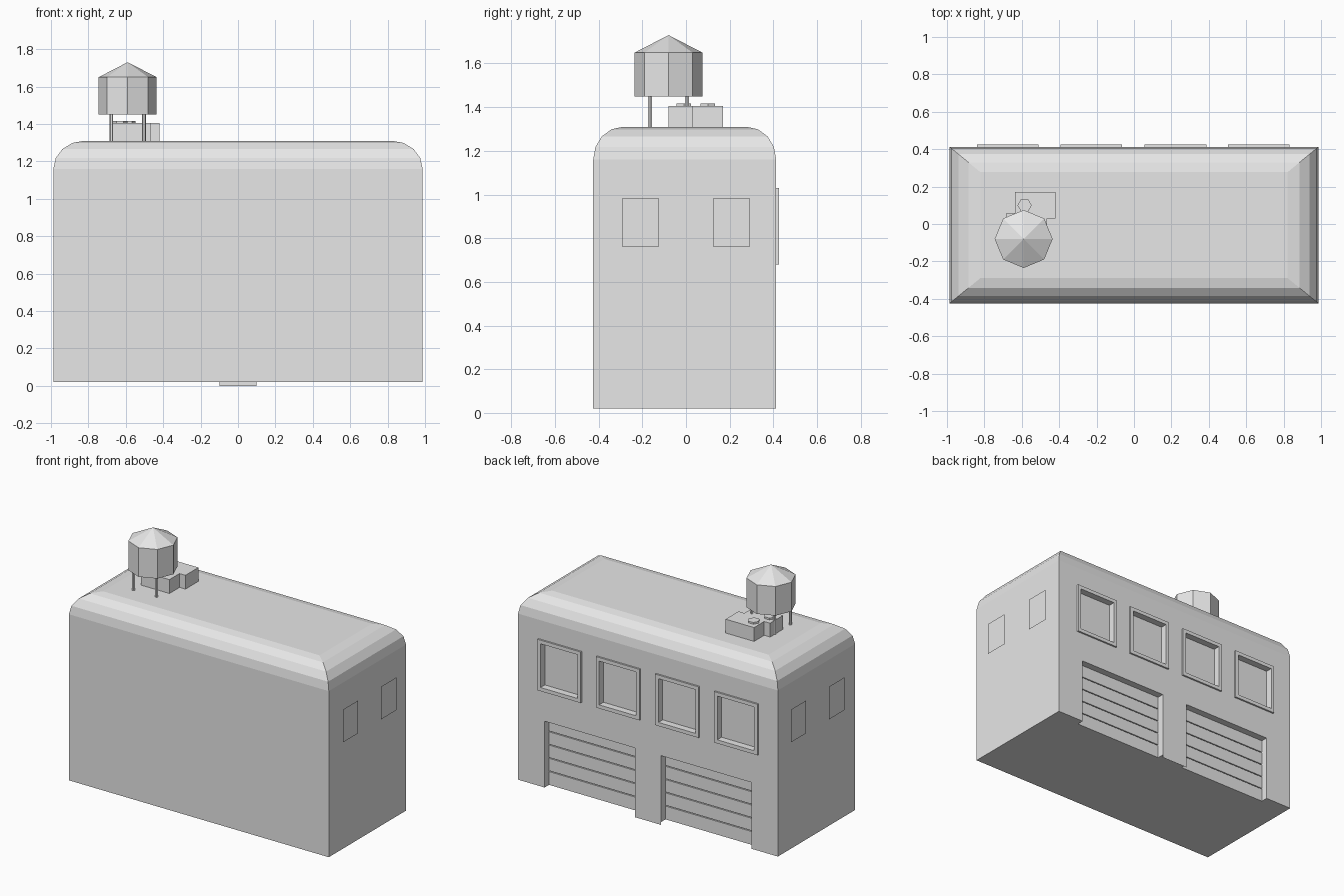
import bpy, bmesh, math

if "Cube" in bpy.data.objects:
    bpy.data.objects.remove(bpy.data.objects["Cube"])

grey = bpy.data.materials.new("plain grey")
grey.diffuse_color = (0.8, 0.8, 0.8, 1)
grey.use_nodes = True
grey.node_tree.nodes["Principled BSDF"].inputs["Base Color"].default_value = grey.diffuse_color

BACK = 0.413          # y of the back wall
YC, HX, HY = -0.006, 0.987, 0.419
BASE, ROOF = 0.02, 1.31


def finish(name, bm, fix=True):
    if fix:
        bmesh.ops.recalc_face_normals(bm, faces=bm.faces)
    me = bpy.data.meshes.new(name)
    bm.to_mesh(me)
    bm.free()
    me.materials.append(grey)
    ob = bpy.data.objects.new(name, me)
    bpy.context.collection.objects.link(ob)
    return ob


def add_box(bm, x0, x1, y0, y1, z0, z1):
    vs = bmesh.ops.create_cube(bm, size=1)["verts"]
    for v in vs:
        v.co = ((x0 + x1) / 2 + v.co.x * (x1 - x0),
                (y0 + y1) / 2 + v.co.y * (y1 - y0),
                (z0 + z1) / 2 + v.co.z * (z1 - z0))


def prism(name, x, y, z0, z1, r, sides, r_top=None, turn=0.0):
    bm = bmesh.new()
    rings = []
    for z, rad in ((z0, r), (z1, r if r_top is None else r_top)):
        if rad == 0:
            rings.append([bm.verts.new((x, y, z))])
        else:
            a = [turn + 2 * math.pi * i / sides for i in range(sides)]
            rings.append([bm.verts.new((x + rad * math.cos(t), y + rad * math.sin(t), z)) for t in a])
            bm.faces.new(rings[-1])
    lo, hi = rings
    for i in range(sides):
        j = (i + 1) % sides
        if len(hi) == 1:
            bm.faces.new((lo[i], lo[j], hi[0]))
        else:
            bm.faces.new((lo[i], lo[j], hi[j], hi[i]))
    return finish(name, bm)


def sheet(name, corners):
    bm = bmesh.new()
    bm.faces.new([bm.verts.new(c) for c in corners])
    return finish(name, bm, False)


def bridge(bm, loops):
    for a, b in zip(loops, loops[1:]):
        for i in range(4):
            j = (i + 1) % 4
            bm.faces.new((a[i], a[j], b[j], b[i]))


# building shell with a rounded roof edge
bm = bmesh.new()
levels = [(0, 0, BASE)]
for k in range(5):
    t = k * math.pi / 8
    c = 1 - math.cos(t)
    levels.append((0.165 * c, 0.135 * c, ROOF - 0.15 * (1 - math.sin(t))))
loops = []
for dx, dy, z in levels:
    loops.append([bm.verts.new((sx * (HX - dx), YC + sy * (HY - dy), z))
                  for sx, sy in ((-1, -1), (1, -1), (1, 1), (-1, 1))])
bridge(bm, loops)
bm.faces.new(loops[0])
bm.faces.new(loops[-1])
building = finish("building", bm)

# recesses for garage doors and windows
windows = [-0.675, -0.228, 0.222, 0.667]
doors = [(-0.785, -0.1), (0.1, 0.785)]
bm = bmesh.new()
for x0, x1 in doors:
    add_box(bm, x0, x1, BACK - 0.058, BACK + 0.1, -0.1, 0.475)
for x in windows:
    add_box(bm, x - 0.14, x + 0.14, BACK - 0.035, BACK + 0.1, 0.705, 1.005)
cutter = finish("opening_cutter", bm)
cutter.hide_render = True
cutter.hide_viewport = True
mod = building.modifiers.new("openings", "BOOLEAN")
mod.operation = "DIFFERENCE"
mod.solver = "EXACT"
mod.object = cutter

# window frames
for x in windows:
    bm = bmesh.new()
    loops = []
    for w, h, y in ((0.165, 0.175, BACK), (0.165, 0.175, BACK + 0.012),
                    (0.14, 0.15, BACK + 0.012), (0.14, 0.15, BACK)):
        loops.append([bm.verts.new((x + sx * w, y, 0.855 + sz * h))
                      for sx, sz in ((1, -1), (-1, -1), (-1, 1), (1, 1))])
    bridge(bm, loops)
    finish("window_frame", bm, False)

# garage door slats
for x0, x1 in doors:
    bm = bmesh.new()
    step = (0.475 - BASE) / 5
    for i in range(5):
        z = BASE + i * step
        add_box(bm, x0, x1, BACK - 0.058, BACK - 0.048,
                z + (0.006 if i else 0), z + step)
    finish("garage_door", bm)

# foot of the pillar between the doors
sheet("pillar_foot", [(0.1, BACK, 0), (-0.1, BACK, 0), (-0.1, BACK, BASE), (0.1, BACK, BASE)])

# side window panes standing just off the walls
for s in (-1, 1):
    for yc in (-0.208, 0.208):
        a, b = yc - s * 0.083, yc + s * 0.083
        sheet("side_window", [(s, a, 0.76), (s, b, 0.76), (s, b, 0.985), (s, a, 0.985)])

# water tower
TX, TY = -0.59, -0.08
prism("water_tank", TX, TY, 1.45, 1.65, 0.155, 8)
prism("tank_roof", TX, TY, 1.65, 1.73, 0.155, 8, r_top=0)
for sx in (-1, 1):
    for sy in (-1, 1):
        prism("tower_leg", TX + sx * 0.087, TY + sy * 0.085, ROOF - 0.005, 1.45, 0.01, 6)

# rooftop cooling units with fans
for x, y in ((-0.528, 0.1), (-0.573, -0.01)):
    bm = bmesh.new()
    add_box(bm, x - 0.108, x + 0.108, y - 0.07, y + 0.07, ROOF - 0.005, 1.405)
    finish("cooling_unit", bm)
    prism("cooling_fan", x - 0.057, y, 1.405, 1.417, 0.038, 6)
